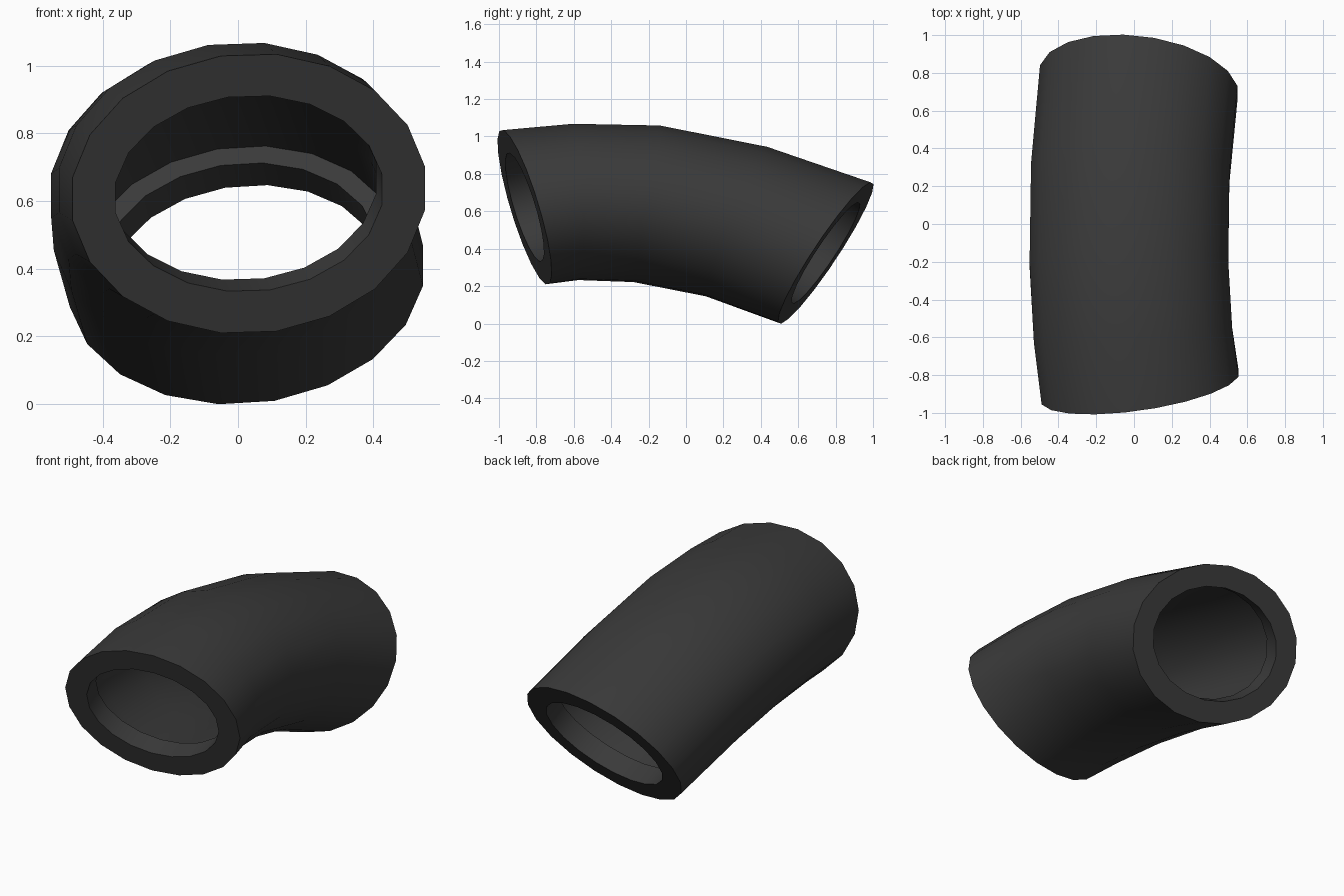
import bpy, bmesh
from math import sin, cos, pi
from mathutils import Vector

if "Cube" in bpy.data.objects:
    bpy.data.objects.remove(bpy.data.objects["Cube"])

SIDES = 20
HALF_W = 0.533      # half width of the oval section
LIP, WALL, DEPTH = 0.13, 0.07, 0.12

# section centre, slopes (y, z) of its width axis, half-height vector (y, z)
SECTIONS = [
    ((0.032, -0.863, 0.622), (0.14, 0.03), (-0.125, 0.415)),
    ((-0.005, -0.59, 0.65), (0.07, 0.035), (-0.02, 0.42)),
    ((-0.027, -0.21, 0.64), (0.01, 0.045), (0.07, 0.42)),
    ((-0.02, 0.27, 0.545), (-0.05, 0.055), (0.17, 0.40)),
    ((0.025, 0.747, 0.377), (-0.105, 0.06), (0.25, 0.378)),
]


def ring(bm, i, inset=0.0, push=0.0):
    """One oval of vertices, optionally inset and pushed along the tube (+y)."""
    c, slope, v = SECTIONS[i]
    u = Vector((1, slope[0], slope[1])).normalized()
    up = Vector((0, v[0], v[1]))
    half_h = up.length
    up.normalize()
    c = Vector(c) + up.cross(u).normalized() * push
    pts = []
    for k in range(SIDES):
        a = 2 * pi * (k + 0.5) / SIDES
        pts.append(bm.verts.new(c + u * (HALF_W - inset) * cos(a) + up * (half_h - inset) * sin(a)))
    return pts


bm = bmesh.new()
# outer skin, back lip, inner skin, front lip
loops = [ring(bm, i) for i in range(5)]
loops += [ring(bm, 4, LIP), ring(bm, 4, LIP, -DEPTH), ring(bm, 4, WALL, -DEPTH)]
loops += [ring(bm, i, WALL) for i in (3, 2, 1)]
loops += [ring(bm, 0, WALL, DEPTH), ring(bm, 0, LIP, DEPTH), ring(bm, 0, LIP)]
for n, a in enumerate(loops):
    b = loops[(n + 1) % len(loops)]
    for k in range(SIDES):
        j = (k + 1) % SIDES
        bm.faces.new((a[k], a[j], b[j], b[k]))
bmesh.ops.recalc_face_normals(bm, faces=bm.faces)

mesh = bpy.data.meshes.new("curved_tube")
bm.to_mesh(mesh)
bm.free()
tube = bpy.data.objects.new("curved_tube", mesh)
bpy.context.collection.objects.link(tube)

# dark rubber
mat = bpy.data.materials.new("dark_rubber")
mat.diffuse_color = (0.042, 0.042, 0.042, 1)
mat.use_nodes = True
mat.node_tree.nodes["Principled BSDF"].inputs["Base Color"].default_value = mat.diffuse_color
mesh.materials.append(mat)

bpy.context.view_layer.objects.active = tube
tube.select_set(True)
bpy.ops.object.shade_smooth_by_angle(angle=0.7)
